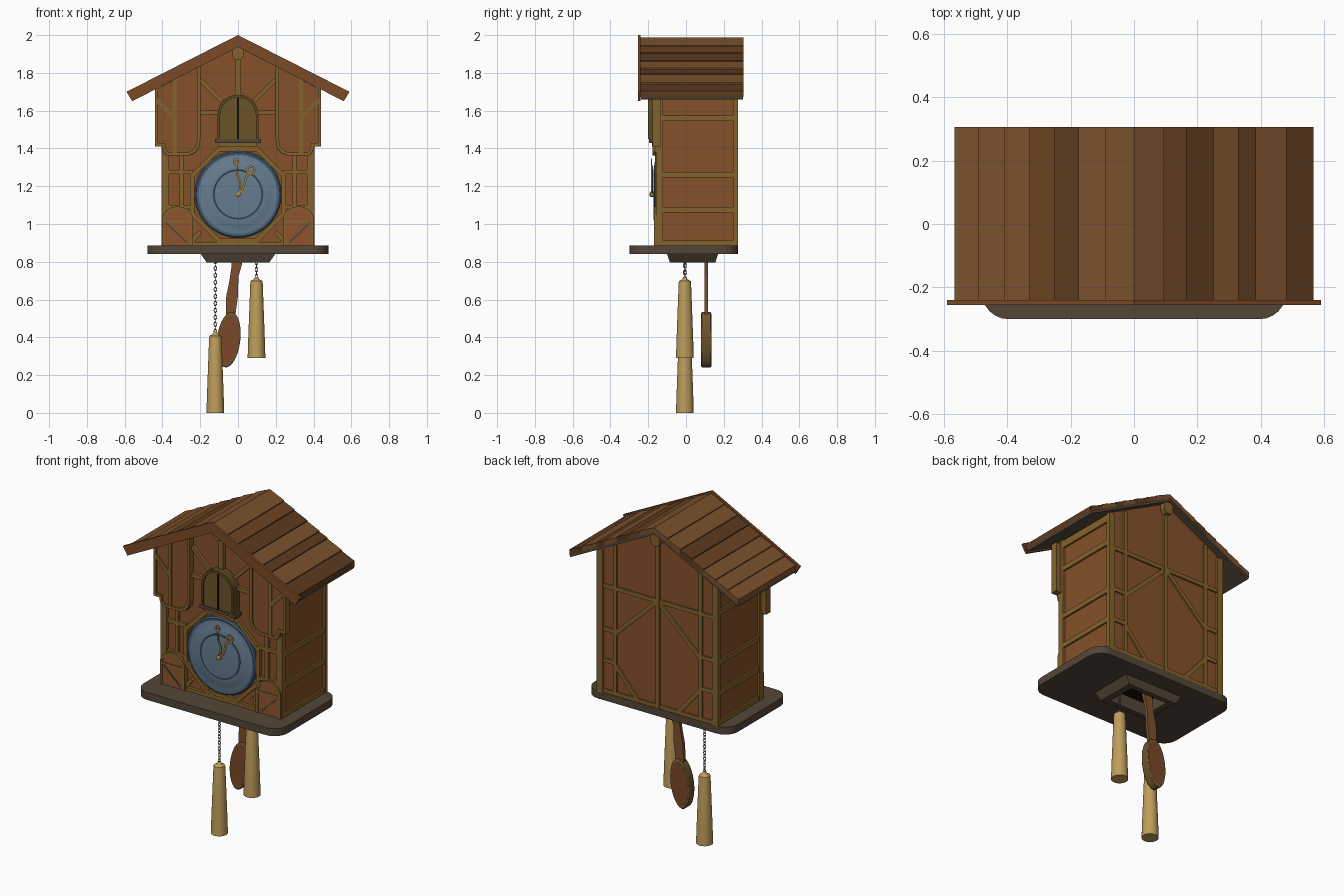
import bpy, bmesh, math
from mathutils import Vector, Matrix

if "Cube" in bpy.data.objects:
    bpy.data.objects.remove(bpy.data.objects["Cube"])

MATS = {}
def mat(hexcode):
    if hexcode not in MATS:
        m = bpy.data.materials.new("colour_" + hexcode)
        rgb = [(int(hexcode[i:i + 2], 16) / 255) ** 2.2 for i in (0, 2, 4)]
        m.diffuse_color = (*rgb, 1)
        m.use_nodes = True
        m.node_tree.nodes["Principled BSDF"].inputs["Base Color"].default_value = m.diffuse_color
        MATS[hexcode] = m
    return MATS[hexcode]

WALL, BEAM, DARK, BLACK = "85522E", "83622F", "54483A", "181512"
RED, GOLD, TAN, DOOR = "8C5532", "B08A42", "BE9C5C", "6B552D"

def finish(name, bm, colour, mirror=False, smooth=False):
    bmesh.ops.recalc_face_normals(bm, faces=bm.faces)
    me = bpy.data.meshes.new(name)
    bm.to_mesh(me)
    bm.free()
    me.materials.append(mat(colour))
    if smooth:
        me.polygons.foreach_set("use_smooth", [True] * len(me.polygons))
        me.set_sharp_from_angle(angle=math.radians(35))
    ob = bpy.data.objects.new(name, me)
    bpy.context.collection.objects.link(ob)
    if mirror:
        mod = ob.modifiers.new("mirror", "MIRROR")
        mod.use_mirror_merge = False
    return ob

def loft(name, rings, colour, caps=True, closed=False, **kw):
    bm = bmesh.new()
    rows = [[bm.verts.new(p) for p in r] for r in rings]
    n = len(rows[0])
    for i in range(len(rows) if closed else len(rows) - 1):
        a, b = rows[i], rows[(i + 1) % len(rows)]
        for j in range(n):
            bm.faces.new((a[j], a[(j + 1) % n], b[(j + 1) % n], b[j]))
    if caps and not closed:
        bm.faces.new(rows[0])
        bm.faces.new(rows[-1])
    return finish(name, bm, colour, **kw)

def prism(name, pts, y0, y1, colour, **kw):
    return loft(name, [[(x, y, z) for x, z in pts] for y in (y0, y1)], colour, **kw)

def box(name, x0, x1, y0, y1, z0, z1, colour, **kw):
    return prism(name, [(x0, z0), (x1, z0), (x1, z1), (x0, z1)], y0, y1, colour, **kw)

def strip(name, pts, w, y0, y1, colour, closed=False, **kw):
    """Mitred timber following a path in the x-z plane."""
    P, n, rings = [Vector(p) for p in pts], len(pts), []
    for i, p in enumerate(P):
        dirs = []
        if closed or i > 0:
            dirs.append((p - P[i - 1]).normalized())
        if closed or i < n - 1:
            dirs.append((P[(i + 1) % n] - p).normalized())
        t = sum(dirs, Vector((0, 0))).normalized()
        o = Vector((-t.y, t.x)) * w / 2 / max(0.4, t.dot(dirs[0]))
        a, b = p + o, p - o
        rings.append([(a.x, y0, a.y), (b.x, y0, b.y), (b.x, y1, b.y), (a.x, y1, a.y)])
    return loft(name, rings, colour, closed=closed, **kw)

def lathe(name, prof, colour, loc, n=32, facing=False):
    rings = [[(r * math.cos(k * math.tau / n), r * math.sin(k * math.tau / n), h)
              for k in range(n)] for r, h in prof]
    ob = loft(name, rings, colour, smooth=True)
    if facing:
        ob.data.transform(Matrix.Rotation(math.pi / 2, 4, 'X'))   # +h now points to -y
    ob.location = loc
    return ob

def arch(cx, hw, z0, zs, rise, n=12):
    return [(cx + hw, z0)] + [(cx + hw * math.cos(math.pi * k / n), zs + rise * math.sin(math.pi * k / n))
                              for k in range(n + 1)] + [(cx - hw, z0)]

def rounded(x, y0, y1, r, z):
    out = []
    for cx, cy, a in ((x - r, y1 - r, 0), (r - x, y1 - r, 90), (r - x, y0 + r, 180), (x - r, y0 + r, 270)):
        out += [(cx + r * math.cos(math.radians(a + k * 15)), cy + r * math.sin(math.radians(a + k * 15)), z)
                for k in range(7)]
    return out

def rect(x, y0, y1, z):
    return [(-x, y0, z), (x, y0, z), (x, y1, z), (-x, y1, z)]

# House body
prism("house_body", [(-.392, .88), (.392, .88), (.392, 1.75), (0, 1.95), (-.392, 1.75)], -.14, .262, WALL)

# Base slab with a square opening, tapered collar and dark inside
slab = loft("base_slab", [rounded(.48, -.30, .275, .085, z) for z in (.84, .885)], DARK)
cut = loft("opening_cutter", [rect(.125, -.055, .125, z) for z in (.7, .875)], BLACK)
cut.hide_render = True
cut.hide_viewport = True
cut.display_type = 'WIRE'
mod = slab.modifiers.new("opening", "BOOLEAN")
mod.object, mod.operation, mod.solver = cut, 'DIFFERENCE', 'EXACT'
loft("base_collar", [rect(.197, -.10, .17, .841), rect(.165, -.085, .155, .795),
                     rect(.125, -.055, .125, .795), rect(.125, -.055, .125, .841)], DARK, closed=True)
loft("opening_inside", [rect(.126, -.056, .126, z) for z in (.872, .878)], BLACK)

# Roof planks, lining and front barge boards
roof = lambda x, d=0: 1.99 - .51 * x + d
tones = {"A": "7A5230", "B": "6A4527", "C": "5C3D24"}
right = ([0, .095, .165, .25, .33, .385, .48, .565], "ABCACAC")
left = ([0, .09, .175, .25, .33, .41, .49, .565], "AACBAAA")
for side, (edges, cols) in ((1, right), (-1, left)):
    for i, c in enumerate(cols):
        a, b = edges[i], edges[i + 1]
        prism(f"roof_plank_{'right' if side > 0 else 'left'}_{i + 1}",
              [(side * a, roof(a, -.003)), (side * b, roof(b, .003)), (side * b, roof(b, -.03)),
               (side * a, roof(a, -.03))], -.24, .305, tones[c])
prism("roof_lining", [(0, roof(0, -.03)), (.565, roof(.565, -.03)), (.56, roof(.56, -.045)), (0, roof(0, -.045))],
      -.238, .303, DARK, mirror=True)
prism("barge_board", [(0, 2.0), (.59, 1.70), (.56, 1.65), (0, 1.937)], -.255, -.24, "7A4C2B", mirror=True)
for nm, y0, y1 in (("front", -.20, -.14), ("back", .26, .295)):
    prism(f"ridge_beam_{nm}", [(-.03, 1.94), (-.03, 1.89), (-.015, 1.87), (.015, 1.87), (.03, 1.89), (.03, 1.94)],
          y0, y1, BEAM)

# Corner posts and side timbers
box("front_corner_post", .365, .405, -.16, -.122, .88, 1.74, BEAM, mirror=True)
box("back_corner_post", .365, .405, .25, .275, .88, 1.74, BEAM, mirror=True)
for z in (.897, 1.075, 1.26, 1.56):
    box("side_rail", .388, .403, -.13, .26, z - .015, z + .015, BEAM, mirror=True)
box("side_top_rail", .388, .403, -.13, .26, 1.69, 1.735, BEAM, mirror=True)

# Back timbers
box("back_centre_post", -.013, .013, .26, .274, .88, 1.92, BEAM)
for name, a, b in (("post", (.285, .88), (.285, 1.79)), ("upper_rail", (0, 1.53), (.385, 1.53)),
                   ("lower_rail", (.285, 1.08), (.385, 1.08)), ("middle_rail", (.285, 1.27), (.385, 1.27)),
                   ("brace", (0, 1.53), (.285, 1.26)), ("foot_brace", (.285, 1.07), (.13, .89)),
                   ("sill", (0, .895), (.385, .895))):
    strip("back_" + name, [a, b], .024, .26, .272, BEAM, mirror=True)

# Front timbers on the lower wall
for name, a, b in (("post", (.30, .89), (.30, 1.40)), ("upper_rail", (.24, 1.275), (.39, 1.275)),
                   ("middle_rail", (.24, 1.09), (.39, 1.09)), ("sill", (0, .895), (.39, .895)),
                   ("foot_brace", (.25, .90), (.20, .96))):
    strip("front_" + name, [a, b], .022, -.158, -.138, BEAM, mirror=True)
R = .262
strip("dial_octagon_frame", [(R * math.cos(math.radians(22.5 + 45 * k)), 1.155 + R * math.sin(math.radians(22.5 + 45 * k)))
                             for k in range(8)], .024, -.157, -.138, BEAM, closed=True)

# Overhanging upper panels with trim
panel = [(.44, 1.71), (.44, 1.412), (.403, 1.412), (.397, 1.38), (.38, 1.362), (.26, 1.362), (.228, 1.375),
         (.207, 1.40), (.2, 1.44), (.2, 1.835)]
prism("upper_panel", panel, -.168, -.138, WALL, mirror=True)
strip("upper_panel_trim", [(x + (-.008 if x > .3 else .008), z + .008) for x, z in panel[:-1]] + [(.208, 1.84)],
      .017, -.177, -.136, BEAM, mirror=True)
for name, a, b in (("post", (.335, 1.37), (.335, 1.77)), ("brace", (.335, 1.56), (.432, 1.66))):
    strip("upper_" + name, [a, b], .022, -.175, -.16, BEAM, mirror=True)
for name, a, b in (("gable_brace", (.085, 1.65), (.2, 1.765)), ("gable_rail", (.10, 1.59), (.2, 1.59))):
    strip(name, [a, b], .022, -.16, -.138, BEAM, mirror=True)
box("gable_post", -.015, .015, -.165, -.138, 1.67, 1.89, BEAM)

# Bird doors, frame and perch
prism("bird_doors", arch(0, .1, 1.45, 1.578, .1), -.19, -.138, DOOR)
strip("bird_door_frame", arch(0, .101, 1.45, 1.578, .1), .014, -.2, -.138, "5D4A28")
box("bird_door_gap", -.006, .006, -.194, -.185, 1.45, 1.675, BLACK)
box("bird_door_sill", -.122, .122, -.195, -.138, 1.43, 1.45, DARK)
box("bird_door_bracket", -.1, .1, -.18, -.138, 1.41, 1.432, BEAM)

# Small arched gates at the lower corners
prism("corner_gate", arch(.32, .078, .886, 1.02, .068), -.164, -.138, RED, mirror=True)
strip("corner_gate_trim", arch(.32, .076, .886, 1.02, .066), .014, -.17, -.138, BEAM, mirror=True)
strip("corner_gate_rail", [(.245, 1.015), (.395, 1.015)], .012, -.168, -.15, BEAM, mirror=True)
strip("corner_gate_brace", [(.27, .9), (.385, 1.01)], .009, -.168, -.15, DARK, mirror=True)

# Dial and hands
lathe("dial_rim", [(.23, 0), (.23, .018), (.222, .025), (.208, .022)], "475C70", (0, -.138, 1.157), 40, True)
lathe("dial_ring", [(.21, 0), (.21, .022), (.178, .025), (.17, .028), (.135, .032)], "667C8E", (0, -.138, 1.157), 40, True)
lathe("dial_centre", [(.135, 0), (.135, .034), (.128, .035), (.122, .031)], "4A5E70", (0, -.138, 1.157), 40, True)
strip("hour_hand", [(0, 1.157), (.022, 1.18), (.036, 1.215), (.042, 1.25), (.058, 1.262)], .011, -.18, -.174, GOLD)
strip("minute_hand", [(0, 1.157), (.012, 1.19), (.012, 1.225), (-.006, 1.26), (-.008, 1.32)], .009, -.186, -.180, GOLD)
for nm, cx, cz, r, y in (("hour", .068, 1.285, .02, -.18), ("minute", -.01, 1.33, .012, -.186)):
    strip(nm + "_hand_tip", [(cx + r * math.cos(k * math.tau / 12), cz + r * math.sin(k * math.tau / 12))
                             for k in range(12)], .01, y, y + .006, GOLD, closed=True)
lathe("hand_pin", [(.014, 0), (.014, .05), (.006, .055)], GOLD, (0, -.138, 1.157), 16, True)

# Weights on chains
bpy.ops.mesh.primitive_torus_add(major_segments=12, minor_segments=6, major_radius=.0085, minor_radius=.0022,
                                 rotation=(math.pi / 2, 0, 0))
proto = bpy.context.object
proto.name = "chain_link"
proto.data.transform(Matrix.Diagonal((.85, 1.4, 1, 1)))
proto.data.materials.append(mat("6E6749"))
for side, x, z in (("left", -.12, 0), ("right", .098, .29)):
    lathe("weight_" + side, [(.047, 0), (.044, .1), (.033, .395), (.031, .408), (.016, .416), (.008, .43)],
          TAN, (x, -.006, z), 24)
    k, zz = 0, z + .432
    while zz < .875:
        link = proto.copy()
        link.name = f"chain_{side}_{k + 1}"
        link.location = (x, -.006, zz)
        link.rotation_euler = (math.pi / 2, 0, math.pi / 2 * (k % 2))
        bpy.context.collection.objects.link(link)
        k, zz = k + 1, zz + .0185
bpy.data.objects.remove(proto)

# Pendulum
prism("pendulum_rod", [(-.03, .874), (.03, .874), (.022, .79), (.002, .72), (0, .62), (-.015, .51), (-.065, .51),
                       (-.062, .62), (-.047, .69), (-.035, .77)], .097, .117, "7C5030")
rim = lathe("pendulum_rim", [(.86, -.024), (.95, -.028), (1, -.022), (1, .022), (.95, .028), (.86, .024)],
            "6F5630", (-.05, .107, .387), 40, True)
disc = lathe("pendulum_disc", [(.87, -.025), (.87, .025)], "7A4A2B", (-.05, .107, .387), 40, True)
for ob in (rim, disc):
    ob.scale = (.062, 1, .147)
    ob.rotation_euler = (0, math.radians(7), 0)
